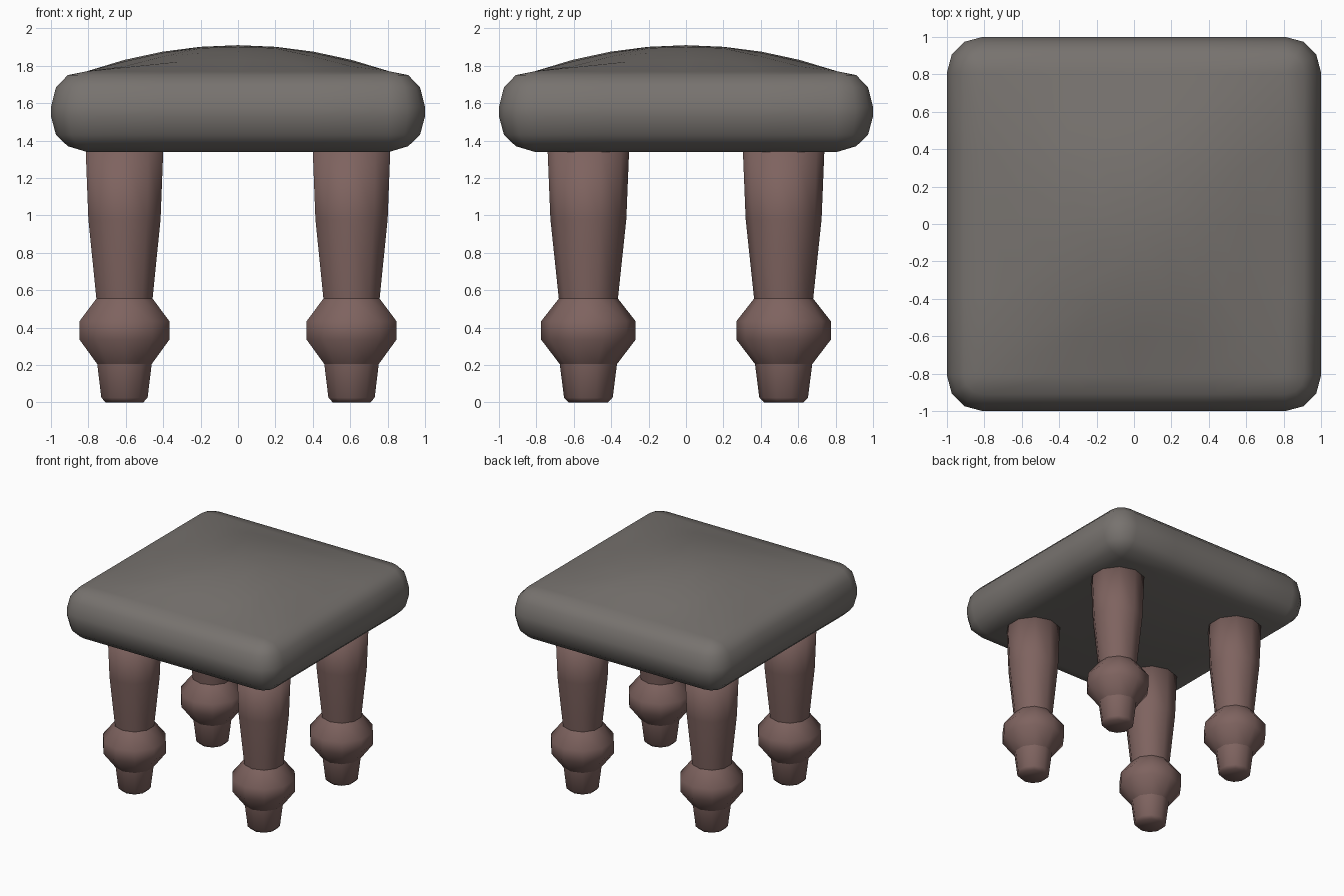
import bpy, bmesh, math

if "Cube" in bpy.data.objects:
    bpy.data.objects.remove(bpy.data.objects["Cube"])


def material(name, rgb):
    m = bpy.data.materials.new(name)
    m.diffuse_color = (*rgb, 1)
    m.use_nodes = True
    m.node_tree.nodes["Principled BSDF"].inputs["Base Color"].default_value = m.diffuse_color
    return m


def finish(name, bm, mat):
    bmesh.ops.remove_doubles(bm, verts=bm.verts, dist=1e-4)
    bmesh.ops.recalc_face_normals(bm, faces=bm.faces)
    for f in bm.faces:
        f.smooth = True
    me = bpy.data.meshes.new(name)
    bm.to_mesh(me)
    bm.free()
    me.materials.append(mat)
    ob = bpy.data.objects.new(name, me)
    bpy.context.collection.objects.link(ob)
    return ob


def bridge(bm, a, b):
    n = len(a)
    return [bm.faces.new((a[i], a[(i + 1) % n], b[(i + 1) % n], b[i])) for i in range(n)]


fabric = material("grey fabric", (0.185, 0.17, 0.158))
wood = material("brown wood", (0.21, 0.125, 0.115))

# Seat: rounded slab around a square core, with a domed top
CORE, RAD = 0.81, 0.19


def core_outline():
    """Points around the core square with their outward direction."""
    pts = []
    for side in range(4):
        a = side * math.pi / 2
        c, s = round(math.cos(a)), round(math.sin(a))
        for t in (-1, -0.5, 0, 0.5, 1):
            x, y = CORE, CORE * t
            pts.append((c * x - s * y, s * x + c * y, a))
        for k in (1, 2):
            pts.append((c * CORE - s * CORE, s * CORE + c * CORE, a + k * math.pi / 6))
    return pts


def dome(x, y):
    return 1.77 + 0.14 * (1 - (x / CORE) ** 2) * (1 - (y / CORE) ** 2)


bm = bmesh.new()
outline = core_outline()
rings = []
for off, z in ((0, 1.34), (0.1, 1.37), (0.163, 1.43), (0.19, 1.53),
               (0.19, 1.58), (0.163, 1.685), (0.1, 1.75)):
    rings.append([bm.verts.new((x + off * math.cos(a), y + off * math.sin(a), z))
                  for x, y, a in outline])
for k in (1, 0.75, 0.5, 0.25):
    rings.append([bm.verts.new((x * k, y * k, dome(x * k, y * k))) for x, y, a in outline])
for a, b in zip(rings, rings[1:]):
    bridge(bm, a, b)
top = bm.verts.new((0, 0, dome(0, 0)))
n = len(outline)
for i in range(n):
    bm.faces.new((rings[-1][i], rings[-1][(i + 1) % n], top))
bm.faces.new(rings[0][::-1])
finish("seat", bm, fabric)

# Legs: ten-sided turned profile (radius, height), crisp above and below the bulb
PROFILE = [(0.105, 0), (0.13, 0.025), (0.153, 0.205), (0.252, 0.335), (0.252, 0.435),
           (0.158, 0.555), (0.203, 0.98), (0.218, 1.35)]
CRISP = (2, 5)


def leg(name, cx, cy):
    bm = bmesh.new()
    rings = []
    for r, z in PROFILE:
        rings.append([bm.verts.new((cx + r * math.sin(i * math.pi / 5),
                                    cy + r * math.cos(i * math.pi / 5), z)) for i in range(10)])
    for a, b in zip(rings, rings[1:]):
        bridge(bm, a, b)
    bm.faces.new(rings[0])
    bm.faces.new(rings[-1])
    for k in CRISP:
        for i in range(10):
            bm.edges.get((rings[k][i], rings[k][(i + 1) % 10])).smooth = False
    finish(name, bm, wood)


for ys, yname in ((-1, "front"), (1, "back")):
    for xs, xname in ((-1, "left"), (1, "right")):
        leg(f"{yname}_{xname}_leg", xs * 0.607, ys * 0.522)
